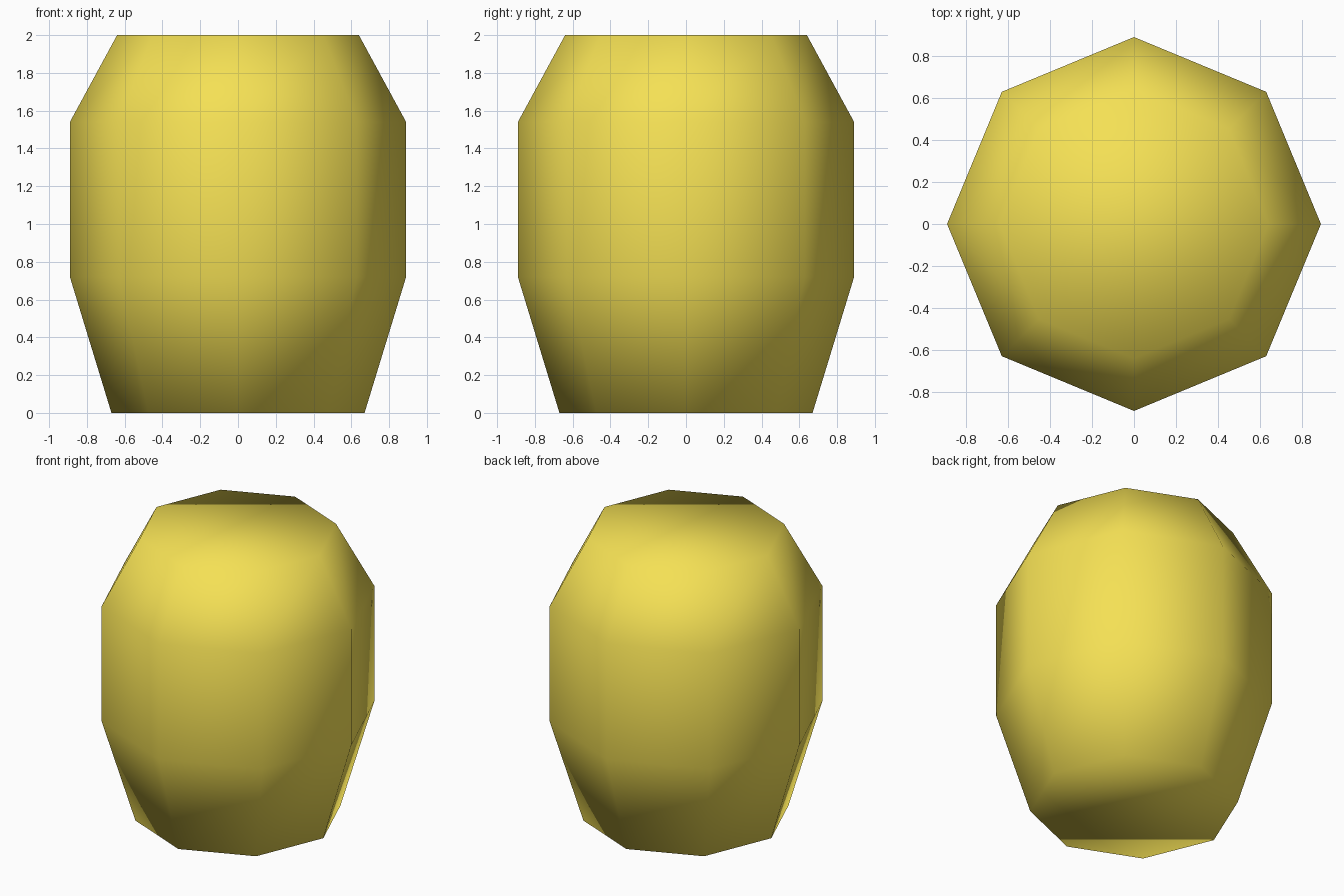
import bpy, bmesh, math

if "Cube" in bpy.data.objects:
    bpy.data.objects.remove(bpy.data.objects["Cube"])

SIDES = 8
# Barrel profile: (corner radius, height)
PROFILE = [(0.67, 0.0), (0.89, 0.72), (0.89, 1.54), (0.64, 2.0)]

# Barrel body: stacked eight-sided rings, closed top and bottom
bm = bmesh.new()
rings = []
for radius, z in PROFILE:
    angles = [2 * math.pi * i / SIDES for i in range(SIDES)]
    rings.append([bm.verts.new((radius * math.cos(a), radius * math.sin(a), z)) for a in angles])
for low, high in zip(rings, rings[1:]):
    for i in range(SIDES):
        j = (i + 1) % SIDES
        bm.faces.new((low[i], low[j], high[j], high[i]))
bm.faces.new(rings[0][::-1])
bm.faces.new(rings[-1])
for face in bm.faces:
    face.smooth = True

mesh = bpy.data.meshes.new("barrel")
bm.to_mesh(mesh)
bm.free()
barrel = bpy.data.objects.new("barrel", mesh)
bpy.context.collection.objects.link(barrel)

# Yellow finish
yellow = bpy.data.materials.new("yellow")
yellow.diffuse_color = (0.91, 0.75, 0.09, 1.0)
yellow.use_nodes = True
yellow.node_tree.nodes["Principled BSDF"].inputs["Base Color"].default_value = yellow.diffuse_color
mesh.materials.append(yellow)
